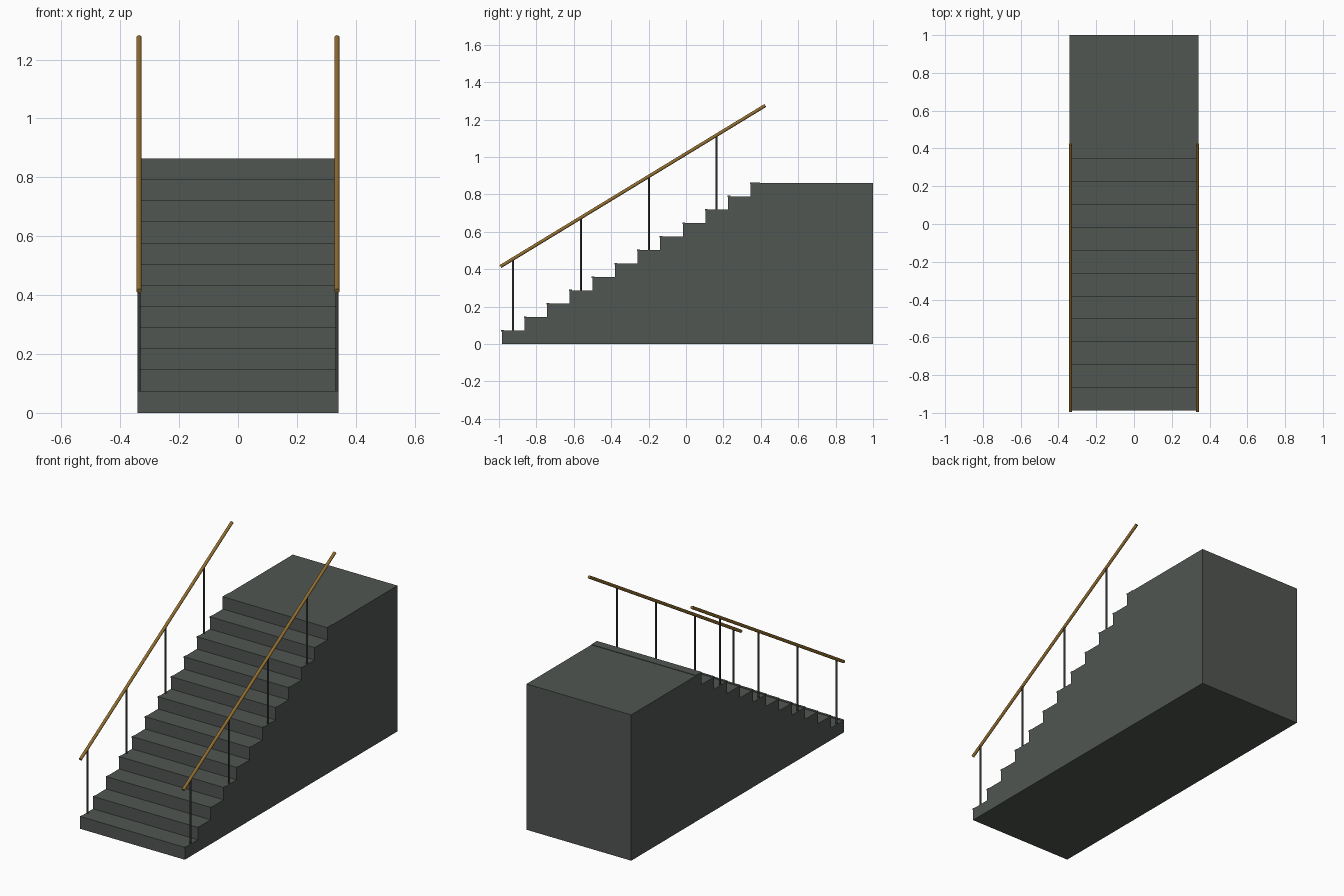
import bpy, bmesh, math
from mathutils import Vector

if "Cube" in bpy.data.objects:
    bpy.data.objects.remove(bpy.data.objects["Cube"])

STEPS, RUN, RISE = 12, 0.121, 0.0718
Y0, Y1, HALF = -0.985, 1.0, 0.342


def material(name, rgb):
    m = bpy.data.materials.new(name)
    m.diffuse_color = (*rgb, 1)
    m.use_nodes = True
    m.node_tree.nodes["Principled BSDF"].inputs["Base Color"].default_value = m.diffuse_color
    return m


stone = material("dark grey stone", (0.082, 0.092, 0.083))
metal = material("black metal", (0.04, 0.043, 0.042))
brass = material("golden brown", (0.29, 0.155, 0.028))


def finish(name, bm, mat):
    bmesh.ops.recalc_face_normals(bm, faces=bm.faces[:])
    me = bpy.data.meshes.new(name)
    bm.to_mesh(me)
    bm.free()
    ob = bpy.data.objects.new(name, me)
    bpy.context.collection.objects.link(ob)
    me.materials.append(mat)
    return ob


def extruded_profile(name, pts, mat):
    # closed (y, z) outline swept across the stair width
    bm = bmesh.new()
    face = bm.faces.new([bm.verts.new((-HALF, y, z)) for y, z in pts])
    new = bmesh.ops.extrude_face_region(bm, geom=[face])["geom"]
    bmesh.ops.translate(bm, vec=(2 * HALF, 0, 0),
                        verts=[v for v in new if isinstance(v, bmesh.types.BMVert)])
    return finish(name, bm, mat)


def rod(name, a, b, radius, sides, mat):
    a, b = Vector(a), Vector(b)
    bpy.ops.mesh.primitive_cylinder_add(vertices=sides, radius=radius,
                                        depth=(b - a).length, location=(a + b) / 2)
    ob = bpy.context.object
    ob.name = name
    ob.rotation_euler = (b - a).to_track_quat('Z', 'Y').to_euler()
    ob.data.materials.append(mat)
    bpy.ops.object.shade_smooth_by_angle(angle=math.radians(50))
    return ob


# solid staircase with landing
outline = [(Y0, 0)]
for i in range(STEPS):
    y = Y0 + i * RUN
    outline += [(y, (i + 1) * RISE), (y + RUN, (i + 1) * RISE)]
outline[-1] = (Y1, STEPS * RISE)
outline.append((Y1, 0))
extruded_profile("staircase", outline, stone)

# thin nosing strip on the front edge of every tread, wider on the landing
for i in range(STEPS):
    y, z = Y0 + i * RUN, (i + 1) * RISE
    depth = 0.05 if i == STEPS - 1 else 0.012
    extruded_profile(f"nosing_{i + 1}",
                     [(y - 0.003, z - 0.005), (y + depth, z - 0.005),
                      (y + depth, z + 0.003), (y - 0.003, z + 0.003)], stone)

# handrails and their posts, one set per side
start, end = (-0.992, 0.414), (0.424, 1.275)
slope = (end[1] - start[1]) / (end[0] - start[0])
for side, x in (("left", -0.336), ("right", 0.336)):
    rod(f"handrail_{side}", (x, *start), (x, *end), 0.009, 16, brass)
    for k in range(4):
        y = Y0 + 0.06 + 3 * k * RUN
        top = start[1] + slope * (y - start[0])
        rod(f"post_{side}_{k + 1}", (x, y, (3 * k + 1) * RISE), (x, y, top), 0.0055, 12, metal)
